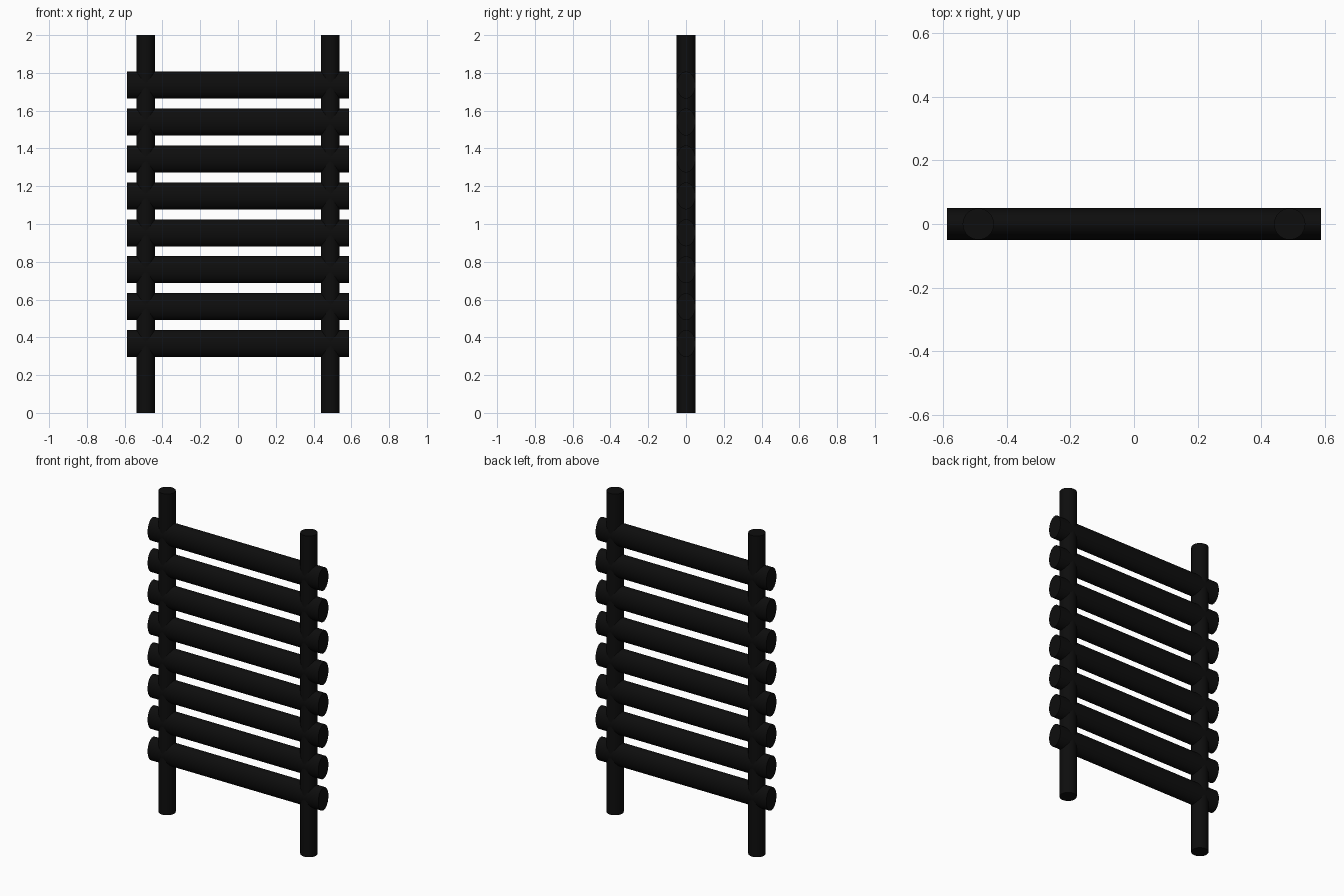
import bpy, math

if "Cube" in bpy.data.objects:
    bpy.data.objects.remove(bpy.data.objects["Cube"])

black = bpy.data.materials.new("black_enamel")
black.diffuse_color = (0.004, 0.004, 0.004, 1)
black.use_nodes = True
black.node_tree.nodes["Principled BSDF"].inputs["Base Color"].default_value = black.diffuse_color


def tube(name, loc, length, scale=(1, 1), rot=(0, 0, 0)):
    bpy.ops.mesh.primitive_cylinder_add(vertices=32, radius=0.05, depth=length,
                                        location=loc, rotation=rot)
    ob = bpy.context.object
    ob.name = name
    ob.scale = (scale[0], scale[1], 1)
    bpy.ops.object.transform_apply(location=False, rotation=True, scale=True)
    bpy.ops.object.shade_smooth_by_angle(angle=math.radians(40))
    ob.data.materials.append(black)
    return ob


# Two round upright posts
for side, x in (("left", -0.489), ("right", 0.489)):
    tube(side + "_post", (x, 0, 1.0), 2.0, scale=(0.985, 0.985))

# Eight oval rungs running through the posts
for i in range(8):
    tube(f"rung_{i + 1}", (0, 0, 0.367 + i * 0.1955), 1.176,
         scale=(1.43, 1), rot=(0, math.pi / 2, 0))
